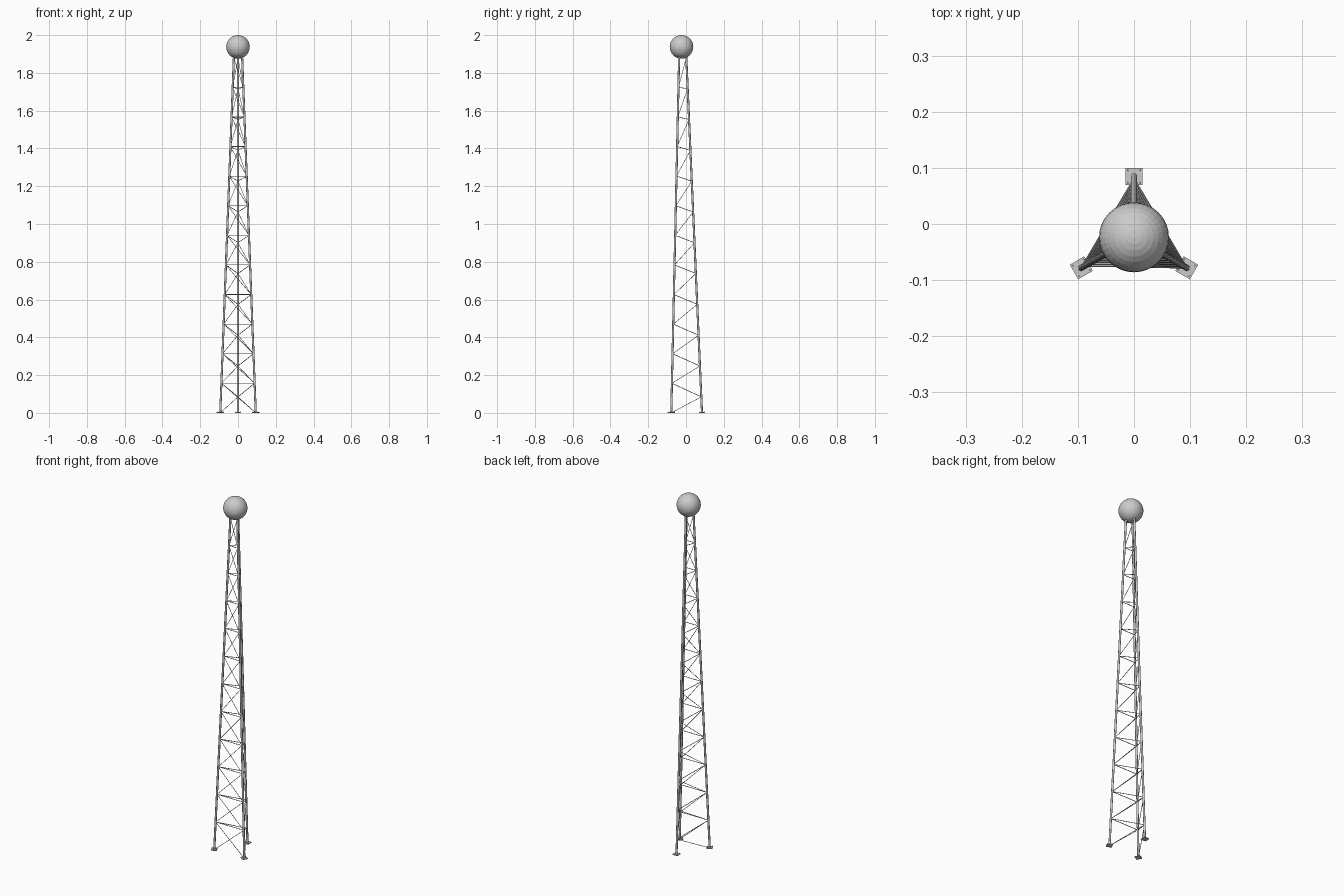
import bpy, math
from mathutils import Vector, Matrix

if "Cube" in bpy.data.objects:
    bpy.data.objects.remove(bpy.data.objects["Cube"])

CY = -0.0238            # tower axis in y
TOP = 1.88              # height where legs meet the ball
R0, R1 = 0.1085, 0.0255  # leg circle radius at bottom and top
ANG = {"back": 90, "left": 210, "right": 330}


def leg_point(name, z):
    r = R0 + (R1 - R0) * z / TOP
    a = math.radians(ANG[name])
    return Vector((r * math.cos(a), CY + r * math.sin(a), z))


def rod(name, a, b, r, sides):
    d = b - a
    bpy.ops.mesh.primitive_cylinder_add(vertices=sides, radius=r, depth=d.length)
    o = bpy.context.object
    o.name = name
    o.matrix_world = Matrix.Translation((a + b) / 2) @ d.to_track_quat('Z', 'Y').to_matrix().to_4x4()
    return o


# legs, foot plates and bolts
for n, deg in ANG.items():
    leg = rod(n + "_leg", leg_point(n, 0.002), leg_point(n, TOP + 0.01), 0.0056, 16)
    bpy.ops.object.shade_smooth_by_angle()
    p = leg_point(n, 0)
    rot = Matrix.Rotation(math.radians(deg), 4, 'Z')
    bpy.ops.mesh.primitive_cube_add(size=1)
    plate = bpy.context.object
    plate.name = n + "_foot_plate"
    plate.matrix_world = Matrix.Translation(p + Vector((0, 0, 0.002))) @ rot @ Matrix.Diagonal((0.03, 0.03, 0.004, 1))
    for sx in (-1, 1):
        for sy in (-1, 1):
            q = p + rot @ Vector((sx * 0.011, sy * 0.011, 0))
            rod(n + "_foot_bolt", q + Vector((0, 0, 0.003)), q + Vector((0, 0, 0.007)), 0.0016, 8)

# lattice: front nodes are evenly spaced, back nodes start half a bay up
BAYS = 12
front_z = [TOP * k / BAYS for k in range(BAYS + 1)]
back_z = [0.085 + (TOP - 0.085) * k / (BAYS - 1) for k in range(BAYS)]
STRUT, DIAG = 0.0017, 0.0014
for k in range(BAYS):
    lo, hi, bz = front_z[k], front_z[k + 1], back_z[k]
    for s in ("left", "right"):
        rod(s + "_diagonal", leg_point(s, lo), leg_point("back", bz), DIAG, 8)
        rod(s + "_strut", leg_point("back", bz), leg_point(s, hi), STRUT, 8)
    rod("front_strut", leg_point("left", hi), leg_point("right", hi), STRUT, 8)
    rod("front_diagonal", leg_point("right", lo), leg_point("left", hi), DIAG, 8)

# ball on top
bpy.ops.mesh.primitive_uv_sphere_add(segments=32, ring_count=16, radius=0.0623, location=(0, CY, 1.9377))
bpy.context.object.name = "top_ball"
